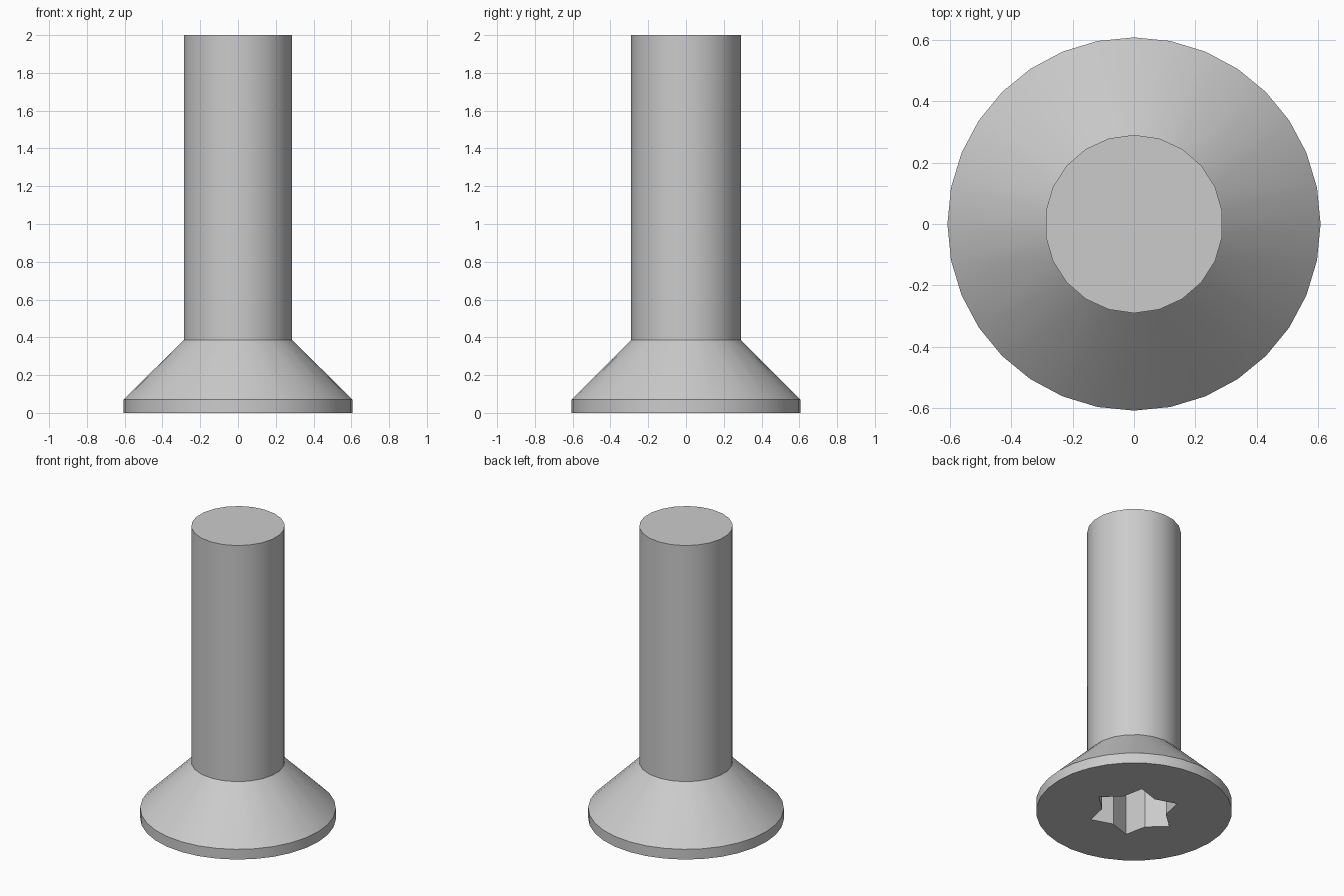
import bpy, bmesh
from math import sin, cos, pi, radians

cube = bpy.data.objects.get("Cube")
if cube:
    bpy.data.objects.remove(cube)

steel = bpy.data.materials.new("grey steel")
steel.use_nodes = True
colour = (0.6, 0.6, 0.6, 1)
steel.diffuse_color = colour
steel.node_tree.nodes["Principled BSDF"].inputs["Base Color"].default_value = colour

HEAD_R, SHAFT_R = 0.607, 0.29
RIM_Z, NECK_Z, TOP_Z = 0.07, 0.385, 2.0
SOCKET_DEPTH = 0.3

bm = bmesh.new()


def ring(count, z, radii, start=pi / 2):
    """Closed loop of edges; radii alternate around it."""
    vs = [bm.verts.new((radii[i % len(radii)] * cos(start + 2 * pi * i / count),
                        radii[i % len(radii)] * sin(start + 2 * pi * i / count), z))
          for i in range(count)]
    edges = [bm.edges.new((vs[i], vs[(i + 1) % count])) for i in range(count)]
    return vs, edges


def wall(a, b):
    n = len(a)
    for i in range(n):
        bm.faces.new((a[i], a[(i + 1) % n], b[(i + 1) % n], b[i]))


# Head rim, conical underside and shaft
base_v, base_e = ring(32, 0, [HEAD_R])
rim_v, rim_e = ring(32, RIM_Z, [HEAD_R])
neck_v, neck_e = ring(22, NECK_Z, [SHAFT_R])
top_v, top_e = ring(22, TOP_Z, [SHAFT_R])
wall(base_v, rim_v)
bmesh.ops.bridge_loops(bm, edges=rim_e + neck_e)
wall(neck_v, top_v)
bm.faces.new(top_v)

# Six-pointed drive socket
star = [0.285, 0.2]
mouth_v, mouth_e = ring(12, 0, star, 0)
floor_v, floor_e = ring(12, SOCKET_DEPTH, star, 0)
wall(mouth_v, floor_v)
bm.faces.new(floor_v)
bmesh.ops.triangle_fill(bm, edges=base_e + mouth_e, use_beauty=True)
bmesh.ops.recalc_face_normals(bm, faces=bm.faces)

mesh = bpy.data.meshes.new("screw")
bm.to_mesh(mesh)
bm.free()
mesh.materials.append(steel)
screw = bpy.data.objects.new("screw", mesh)
bpy.context.collection.objects.link(screw)

# Smooth round sides, crisp rims
bpy.context.view_layer.objects.active = screw
screw.select_set(True)
bpy.ops.object.shade_smooth_by_angle(angle=radians(30))
